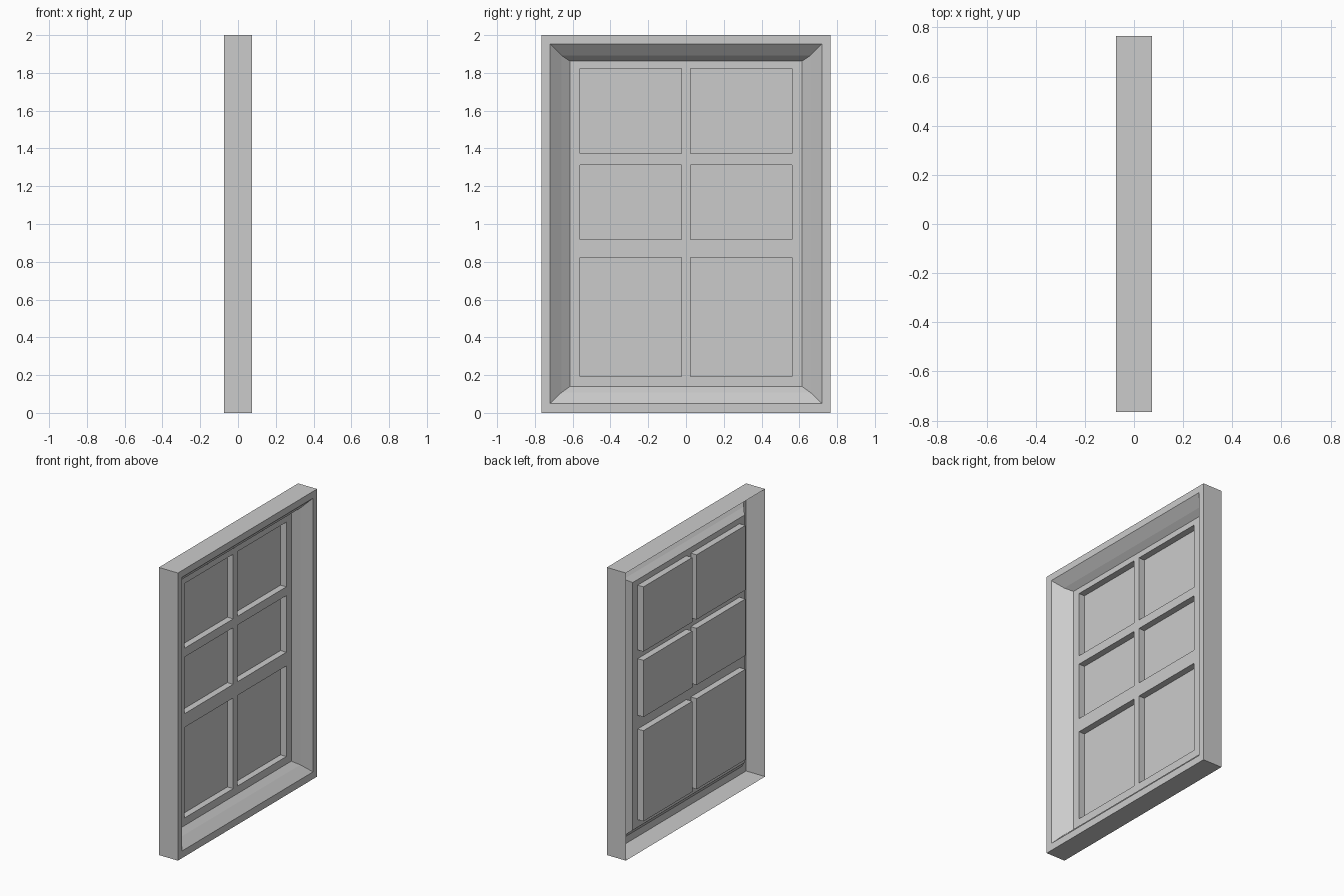
import bpy
import bmesh

cube = bpy.data.objects.get("Cube")
if cube:
    bpy.data.objects.remove(cube, do_unlink=True)

paint = bpy.data.materials.new("light_grey_paint")
paint.use_nodes = True
GREY = (0.6, 0.6, 0.6, 1)
paint.diffuse_color = GREY
paint.node_tree.nodes["Principled BSDF"].inputs["Base Color"].default_value = GREY

PANEL_X, PANE_X = -0.02, -0.065


def loop(bm, x, half, bottom, top):
    """Rectangle of vertices facing +x at depth x."""
    return [bm.verts.new((x, y, z)) for y, z in
            ((-half, bottom), (half, bottom), (half, top), (-half, top))]


def bridge(bm, outer, inner):
    for i in range(4):
        j = (i + 1) % 4
        bm.faces.new((outer[i], outer[j], inner[j], inner[i]))


def finish(bm, name):
    bmesh.ops.remove_doubles(bm, verts=bm.verts, dist=0.0005)
    mesh = bpy.data.meshes.new(name)
    bm.to_mesh(mesh)
    bm.free()
    mesh.materials.append(paint)
    obj = bpy.data.objects.new(name, mesh)
    bpy.context.collection.objects.link(obj)


# Frame: outer wall, flat rim and two-step bevel, open at the rear
bm = bmesh.new()
sections = [(-0.073, 0.765, 0, 2), (0.073, 0.765, 0, 2), (0.073, 0.72, 0.05, 1.953),
            (0.018, 0.66, 0.107, 1.893), (PANEL_X, 0.614, 0.14, 1.862)]
loops = [loop(bm, *s) for s in sections]
for outer, inner in zip(loops, loops[1:]):
    bridge(bm, outer, inner)
finish(bm, "window_frame")

# Glazing bars and recessed panes: every odd row and column cell is a pane
ys = [-0.614, -0.56, -0.024, 0.024, 0.56, 0.614]
zs = [0.14, 0.193, 0.823, 0.918, 1.312, 1.373, 1.823, 1.862]
bars, panes = bmesh.new(), bmesh.new()
for c, (y0, y1) in enumerate(zip(ys, ys[1:])):
    for r, (z0, z1) in enumerate(zip(zs, zs[1:])):
        corners = ((y0, z0), (y1, z0), (y1, z1), (y0, z1))
        is_pane = c % 2 and r % 2
        bm = panes if is_pane else bars
        front = [bm.verts.new((PANEL_X, y, z)) for y, z in corners]
        if is_pane:
            back = [bm.verts.new((PANE_X, y, z)) for y, z in corners]
            bridge(bm, front, back)
            bm.faces.new(back)
        else:
            bm.faces.new(front)
bmesh.ops.remove_doubles(bars, verts=bars.verts, dist=0.0005)
bmesh.ops.dissolve_limit(bars, angle_limit=0.01, verts=bars.verts, edges=bars.edges)
finish(bars, "glazing_bars")
finish(panes, "window_panes")
